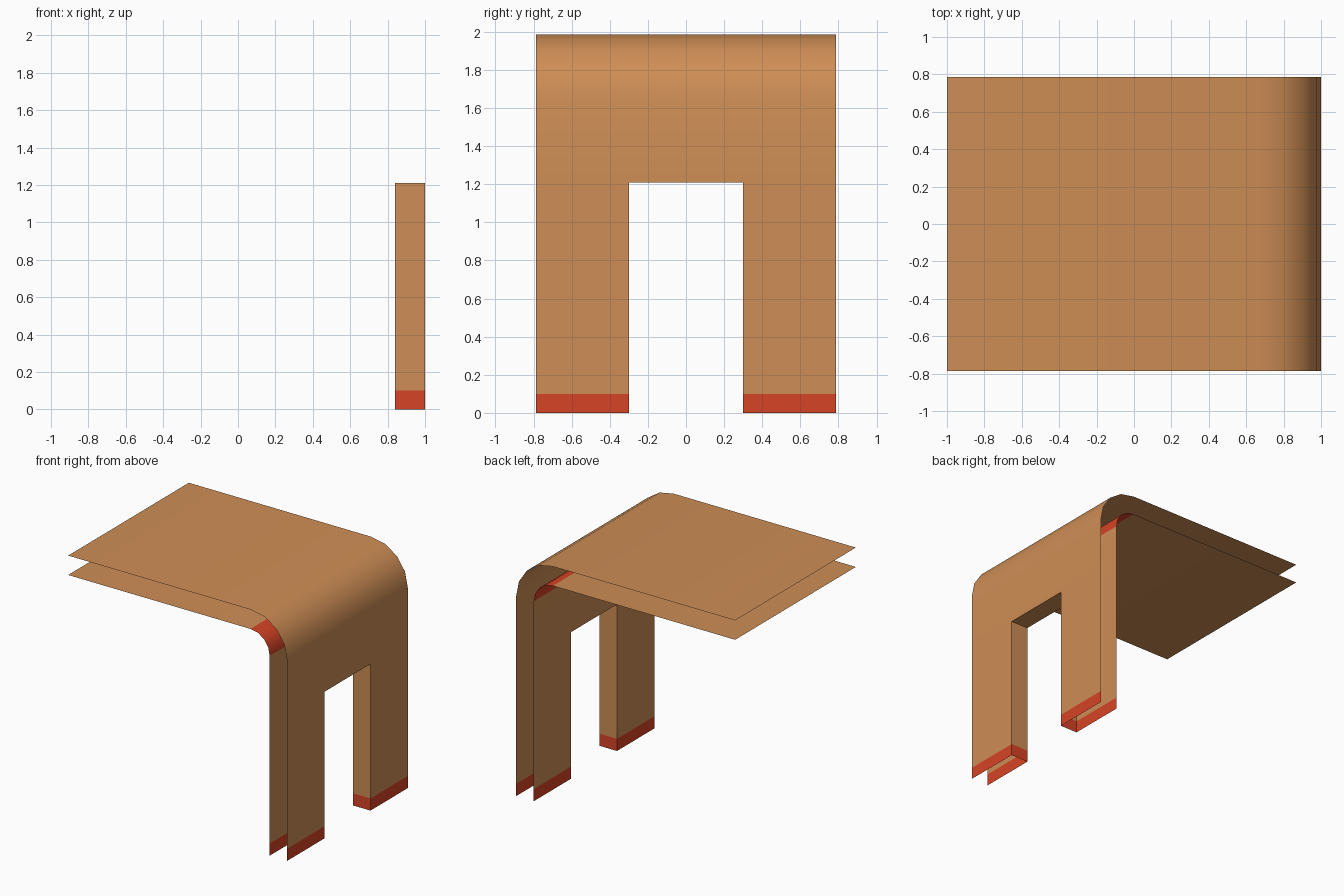
import bpy, bmesh, math

if "Cube" in bpy.data.objects:
    bpy.data.objects.remove(bpy.data.objects["Cube"])

HALF_Y, NOTCH_Y = 0.787, 0.30      # half width of table and of the leg opening
TOP, THICK = 1.985, 0.16
BEND_Z, NOTCH_Z, FOOT_Z = 1.65, 1.21, 0.10
STEPS = 4


def material(name, rgb):
    m = bpy.data.materials.new(name)
    m.diffuse_color = (*rgb, 1)
    m.use_nodes = True
    m.node_tree.nodes["Principled BSDF"].inputs["Base Color"].default_value = m.diffuse_color
    return m


MATS = [material("warm wood", (0.62, 0.27, 0.092)), material("red paint", (0.67, 0.056, 0.019))]


def finish(name, bm):
    mesh = bpy.data.meshes.new(name)
    bm.to_mesh(mesh)
    bm.free()
    for m in MATS:
        mesh.materials.append(m)
    ob = bpy.data.objects.new(name, mesh)
    bpy.context.collection.objects.link(ob)
    bpy.ops.object.select_all(action='DESELECT')
    ob.select_set(True)
    bpy.context.view_layer.objects.active = ob
    bpy.ops.object.shade_smooth_by_angle(angle=math.radians(30))
    return ob


def folded_sheet(name, inset, red_bend, flip):
    """Flat top that bends down into two legs, open along its edges."""
    x, top = 1 - inset, TOP - inset
    r = top - BEND_Z
    rows = [(-1, top)]
    for i in range(STEPS + 1):
        a = math.pi / 2 * (1 - i / STEPS)
        rows.append((x - r + r * math.cos(a), BEND_Z + r * math.sin(a)))
    rows += [(x, NOTCH_Z), (x, FOOT_Z), (x, 0)]
    cols = [-HALF_Y, -NOTCH_Y, NOTCH_Y, HALF_Y]
    bm = bmesh.new()
    grid = [[bm.verts.new((px, y, pz)) for y in cols] for px, pz in rows]
    for i in range(len(rows) - 1):
        for j in range(3):
            if j == 1 and rows[i][1] < NOTCH_Z + 0.01:
                continue                                   # leg opening
            f = bm.faces.new((grid[i][j], grid[i + 1][j], grid[i + 1][j + 1], grid[i][j + 1]))
            is_foot = rows[i][1] < FOOT_Z + 0.01
            is_bend = 1 <= i <= STEPS
            f.material_index = int(is_foot or (red_bend and is_bend))
    if flip:
        bmesh.ops.reverse_faces(bm, faces=bm.faces[:])
    bm.verts.ensure_lookup_table()
    loose = [v for v in bm.verts if not v.link_faces]
    bmesh.ops.delete(bm, geom=loose, context='VERTS')
    return finish(name, bm)


folded_sheet("outer_sheet", 0, False, False)
folded_sheet("inner_sheet", THICK, True, True)

# Lining of the leg opening: two side walls with red feet and a ceiling
bm = bmesh.new()
path = [(-NOTCH_Y, 0), (-NOTCH_Y, FOOT_Z), (-NOTCH_Y, NOTCH_Z),
        (NOTCH_Y, NOTCH_Z), (NOTCH_Y, FOOT_Z), (NOTCH_Y, 0)]
pairs = [[bm.verts.new((x, y, z)) for x in (1 - THICK, 1)] for y, z in path]
for a, b in zip(pairs, pairs[1:]):
    f = bm.faces.new((a[0], b[0], b[1], a[1]))
    f.material_index = int(max(v.co.z for v in f.verts) < FOOT_Z + 0.01)
bm.normal_update()
if bm.faces[:][2].normal.z > 0:
    bmesh.ops.reverse_faces(bm, faces=bm.faces[:])
finish("leg_opening_lining", bm)
